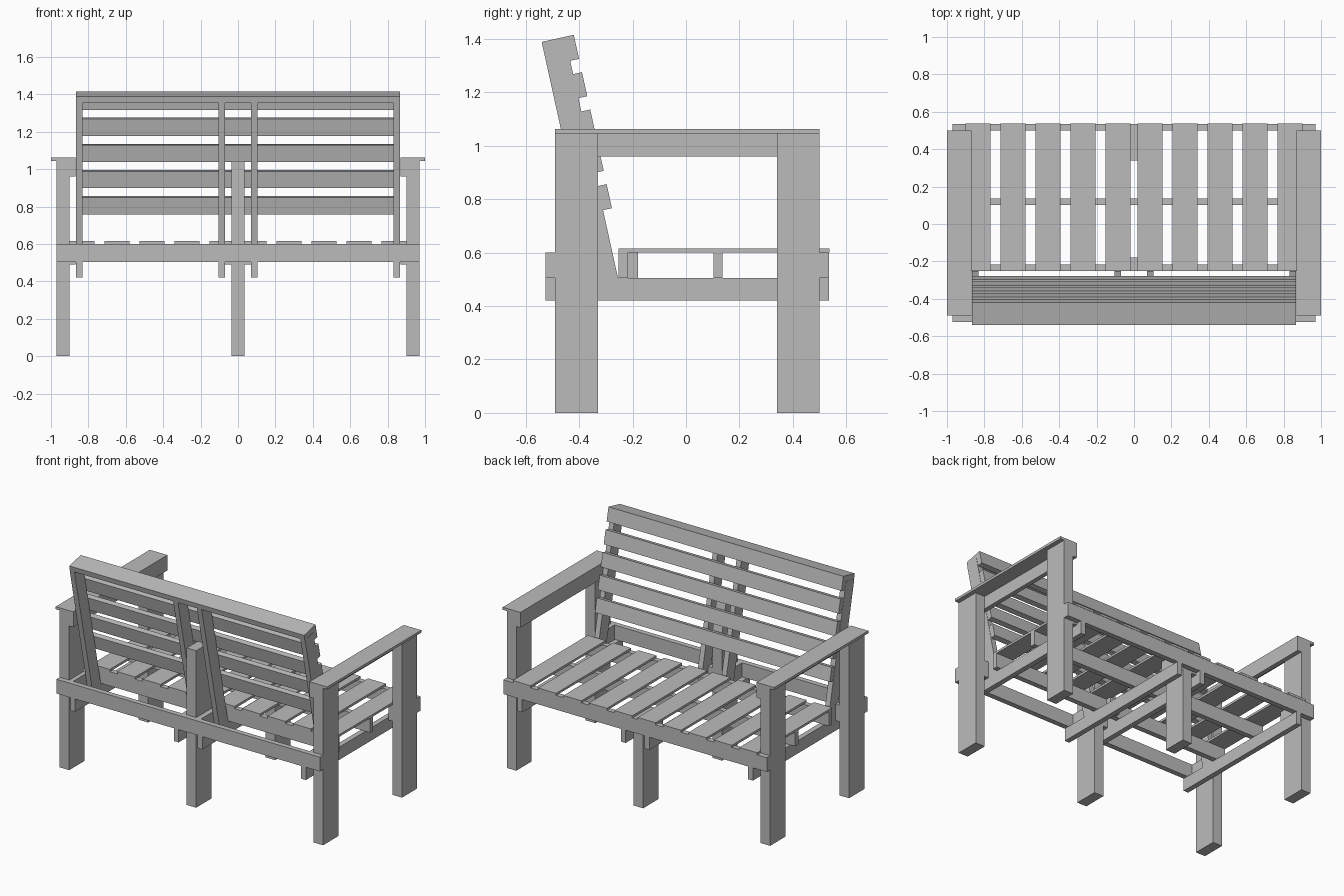
import bpy
import bmesh
from mathutils import Vector

if "Cube" in bpy.data.objects:
    bpy.data.objects.remove(bpy.data.objects["Cube"], do_unlink=True)

wood = bpy.data.materials.new("plain_grey")
wood.use_nodes = True
GREY = (0.5, 0.5, 0.5, 1)
wood.diffuse_color = GREY
wood.node_tree.nodes["Principled BSDF"].inputs["Base Color"].default_value = GREY


def prism(name, x0, x1, profile):
    """Extrude a (y, z) profile from x0 to x1."""
    bm = bmesh.new()
    face = bm.faces.new([bm.verts.new((x0, y, z)) for y, z in profile])
    out = bmesh.ops.extrude_face_region(bm, geom=[face])
    moved = [v for v in out["geom"] if isinstance(v, bmesh.types.BMVert)]
    bmesh.ops.translate(bm, verts=moved, vec=(x1 - x0, 0, 0))
    bmesh.ops.recalc_face_normals(bm, faces=bm.faces)
    mesh = bpy.data.meshes.new(name)
    bm.to_mesh(mesh)
    bm.free()
    mesh.materials.append(wood)
    obj = bpy.data.objects.new(name, mesh)
    bpy.context.scene.collection.objects.link(obj)


def board(name, x0, x1, y0, y1, z0, z1):
    prism(name, x0, x1, [(y0, z0), (y1, z0), (y1, z1), (y0, z1)])


def pair(make, name, x0, x1, *args):
    """Make a part on both sides of the centre."""
    make("left_" + name, x0, x1, *args)
    make("right_" + name, -x1, -x0, *args)


BACK, FRONT = (-0.49, -0.33), (0.34, 0.50)
JOIST_Z, RAIL_Z, ARM_Z = 0.505, 0.60, 1.045

# Leaning back frame: s runs down the slope, t runs away from the sitter
corner = Vector((-0.42, 1.415))
down = Vector((0.215, -0.977))
away = Vector((-0.977, -0.215))


def lean(s, t):
    return tuple(corner + down * s + away * t)


def lean_at(z, t):
    return lean((corner.y + away.y * t - z) / -down.y, t)


def lean_board(name, s0, s1, t0, t1):
    prism(name, -0.865, 0.865, [lean(s0, t0), lean(s1, t0), lean(s1, t1), lean(s0, t1)])


SLAT_T, POST_T = 0.034, 0.123

# Corner legs, arm rails and arm boards
for end, ys in (("back", BACK), ("front", FRONT)):
    pair(board, end + "_leg", 0.90, 0.97, *ys, 0, ARM_Z)
    pair(board, end + "_spacer", 0.87, 0.90, *ys, 0.49, RAIL_Z)
    pair(board, end + "_middle_spacer", 0.035, 0.07, *ys, 0.49, RAIL_Z)
pair(board, "arm_rail", 0.87, 0.90, BACK[0], FRONT[1], 0.96, ARM_Z)
pair(board, "arm_board", 0.87, 1.0, BACK[0], FRONT[1], ARM_Z, 1.062)

# Middle legs, the back one trimmed to clear the back slats
board("front_middle_leg", -0.035, 0.035, *FRONT, 0, RAIL_Z)
prism("back_middle_leg", -0.035, 0.035,
      [(BACK[0], 0), (BACK[1], 0), (BACK[1], 0.855),
       lean_at(ARM_Z, SLAT_T), (BACK[0], ARM_Z)])

# Joists with the leaning posts standing on them
post = [lean(0.036, SLAT_T), lean_at(JOIST_Z, SLAT_T),
        lean_at(JOIST_Z, POST_T), lean(0.036, POST_T)]
for place, x in (("outer", 0.832), ("inner", 0.07)):
    pair(board, place + "_joist", x, x + 0.035, -0.525, 0.535, 0.42, JOIST_Z)
    pair(prism, place + "_back_post", x, x + 0.035, post)

# Long rails under the seat
board("back_rail", -0.97, 0.97, -0.525, -0.49, JOIST_Z, RAIL_Z)
board("front_rail", -0.97, 0.97, 0.50, 0.535, JOIST_Z, RAIL_Z)
board("seat_back_rail", -0.90, 0.90, -0.252, -0.217, JOIST_Z, RAIL_Z)
board("seat_middle_rail", -0.90, 0.90, 0.102, 0.137, JOIST_Z, RAIL_Z)
board("seat_centre_block", -0.035, 0.035, -0.217, -0.18, JOIST_Z, RAIL_Z)

# Seat slats
for i in range(5):
    x = 0.02 + 0.187 * i
    pair(board, f"seat_slat_{i + 1}", x, x + 0.132, -0.252, 0.537, RAIL_Z, 0.615)

# Back slats and the cap on top
for i in range(5):
    lean_board(f"back_slat_{i + 1}", 0.143 * i, 0.143 * i + 0.092, 0, SLAT_T)
lean_board("back_cap", 0, 0.036, SLAT_T, POST_T)
